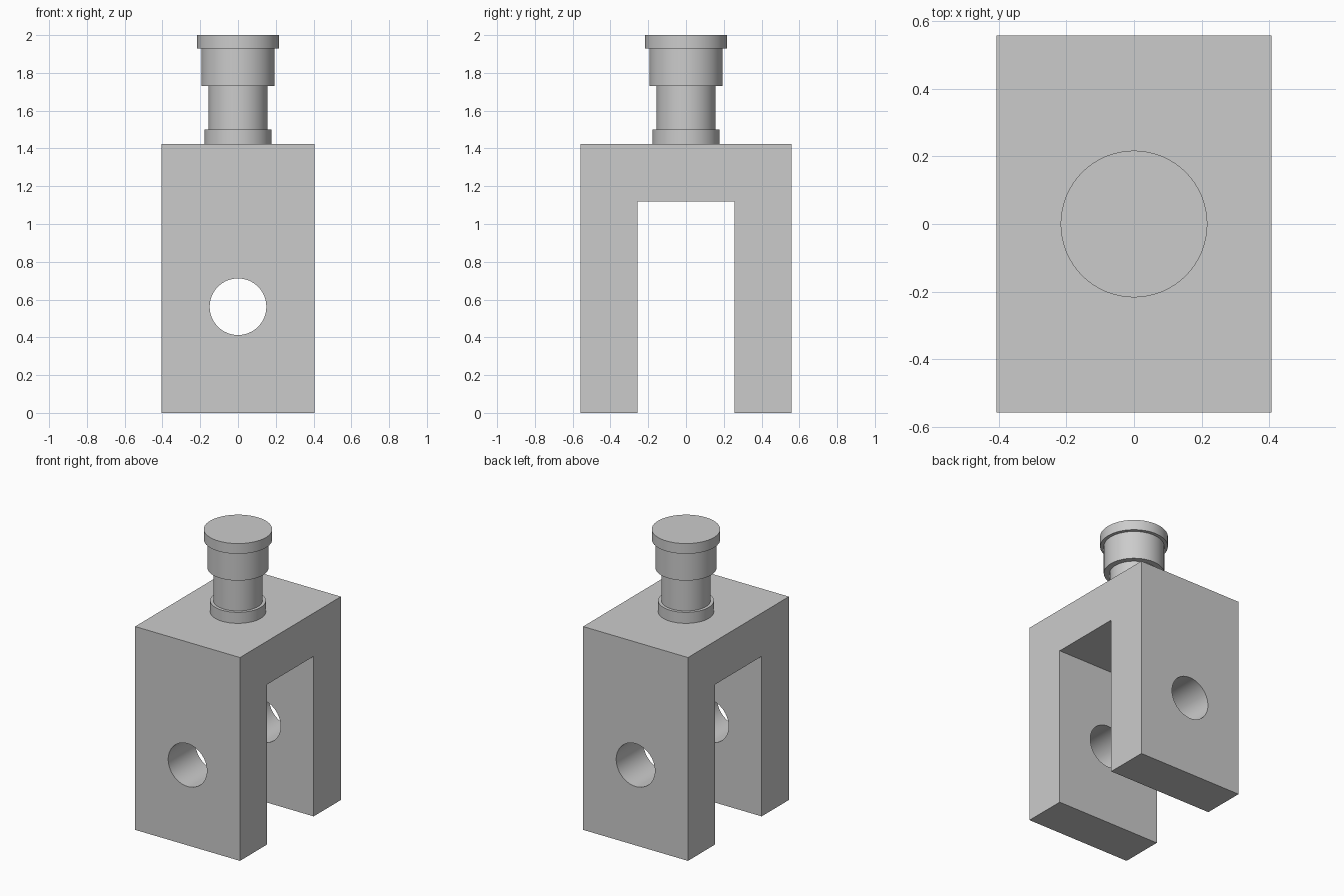
import bpy, bmesh, math

if "Cube" in bpy.data.objects:
    bpy.data.objects.remove(bpy.data.objects["Cube"])

grey = bpy.data.materials.new("plain grey")
grey.diffuse_color = (0.6, 0.6, 0.6, 1)
grey.use_nodes = True
grey.node_tree.nodes["Principled BSDF"].inputs["Base Color"].default_value = grey.diffuse_color


def make_object(name, bm):
    bmesh.ops.recalc_face_normals(bm, faces=bm.faces)
    mesh = bpy.data.meshes.new(name)
    bm.to_mesh(mesh)
    bm.free()
    mesh.materials.append(grey)
    obj = bpy.data.objects.new(name, mesh)
    bpy.context.collection.objects.link(obj)
    return obj


def smooth(obj):
    bpy.ops.object.select_all(action='DESELECT')
    obj.select_set(True)
    bpy.context.view_layer.objects.active = obj
    bpy.ops.object.shade_smooth_by_angle(angle=math.radians(30))


# Fork: an upside-down U profile in the y-z plane, extruded along x
HALF_X, HALF_Y, SLOT_Y, TOP, SLOT_TOP = 0.406, 0.558, 0.257, 1.423, 1.12
profile = [(-HALF_Y, 0), (-SLOT_Y, 0), (-SLOT_Y, SLOT_TOP), (SLOT_Y, SLOT_TOP),
           (SLOT_Y, 0), (HALF_Y, 0), (HALF_Y, TOP), (-HALF_Y, TOP)]
bm = bmesh.new()
face = bm.faces.new([bm.verts.new((-HALF_X, y, z)) for y, z in profile])
extruded = bmesh.ops.extrude_face_region(bm, geom=[face])["geom"]
bmesh.ops.translate(bm, vec=(2 * HALF_X, 0, 0),
                    verts=[v for v in extruded if isinstance(v, bmesh.types.BMVert)])
fork = make_object("fork", bm)

# Pin hole through both fork arms
bpy.ops.mesh.primitive_cylinder_add(vertices=64, radius=0.15, depth=2,
                                    location=(0, 0, 0.562),
                                    rotation=(math.pi / 2, 0, 0))
cutter = bpy.context.object
cutter.name = "pin_hole_cutter"
cutter.data.materials.append(grey)
cutter.hide_render = True
cut = fork.modifiers.new("pin hole", 'BOOLEAN')
cut.operation = 'DIFFERENCE'
cut.solver = 'EXACT'
cut.object = cutter
bpy.context.view_layer.objects.active = fork
bpy.ops.object.modifier_apply(modifier=cut.name)
bpy.data.objects.remove(cutter)
smooth(fork)

# Stem: stepped round profile (radius, height) spun about z
steps = [(0, TOP), (0.177, TOP), (0.177, 1.50), (0.156, 1.50), (0.156, 1.73),
         (0.194, 1.73), (0.194, 1.928), (0.217, 1.928), (0.217, 2.0), (0, 2.0)]
bm = bmesh.new()
verts = [bm.verts.new((r, 0, z)) for r, z in steps]
edges = [bm.edges.new(pair) for pair in zip(verts, verts[1:])]
bmesh.ops.spin(bm, geom=verts + edges, cent=(0, 0, 0), axis=(0, 0, 1),
               angle=2 * math.pi, steps=64)
bmesh.ops.remove_doubles(bm, verts=bm.verts, dist=0.0005)
smooth(make_object("stem", bm))
